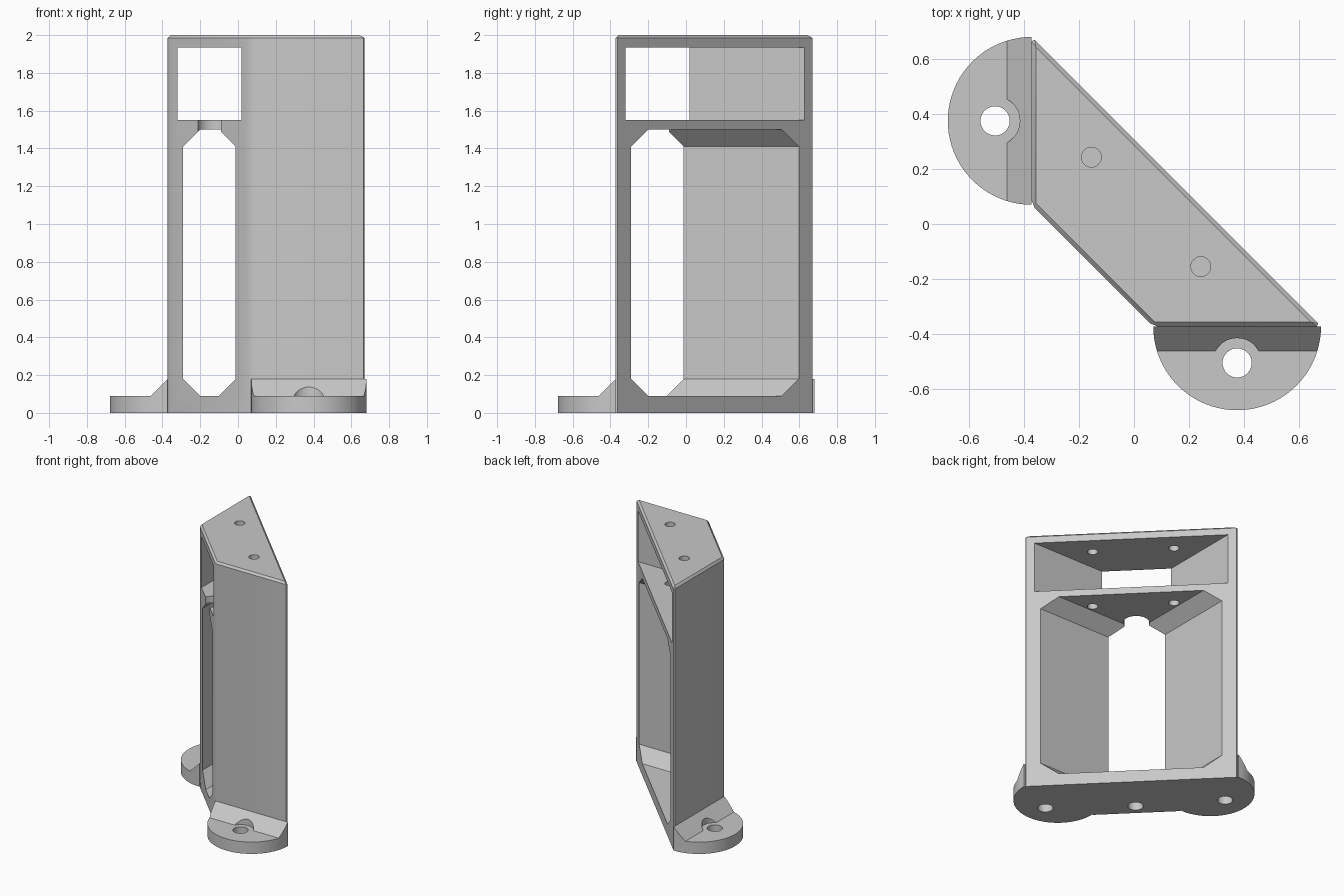
import bpy, bmesh, math
from mathutils import Matrix

if "Cube" in bpy.data.objects:
    bpy.data.objects.remove(bpy.data.objects["Cube"], do_unlink=True)

END = 0.372            # distance of both end walls from the centre planes
SWAP = Matrix(((0, 1, 0, 0), (1, 0, 0, 0), (0, 0, 1, 0), (0, 0, 0, 1)))

grey = bpy.data.materials.new("light grey")
grey.use_nodes = True
grey.diffuse_color = (0.58, 0.58, 0.58, 1)
grey.node_tree.nodes["Principled BSDF"].inputs["Base Color"].default_value = (0.58, 0.58, 0.58, 1)


def to_object(name, bm):
    bmesh.ops.recalc_face_normals(bm, faces=bm.faces[:])
    mesh = bpy.data.meshes.new(name)
    bm.to_mesh(mesh)
    bm.free()
    mesh.materials.append(grey)
    ob = bpy.data.objects.new(name, mesh)
    bpy.context.collection.objects.link(ob)
    return ob


def loft(sections):
    """Closed solid through a stack of matching rings."""
    bm = bmesh.new()
    rings = [[bm.verts.new(p) for p in s] for s in sections]
    n = len(rings[0])
    for a, b in zip(rings, rings[1:]):
        for i in range(n):
            j = (i + 1) % n
            bm.faces.new((a[i], a[j], b[j], b[i]))
    bm.faces.new(rings[0][::-1])
    bm.faces.new(rings[-1])
    return bm


def wedge_ring(w, short, long, z):
    """Plan trapezoid: ends at -w, diagonal sides where x + y is short or long."""
    return [(-w, long + w, z), (-w, short + w, z), (short + w, -w, z), (long + w, -w, z)]


def opening(levels):
    return to_object("cutter", loft([wedge_ring(w, -0.35, 0.4, z) for z, w in levels]))


def drill(x, y, r, z0, z1):
    n = 48
    ring = [(x + r * math.cos(math.tau * i / n), y + r * math.sin(math.tau * i / n)) for i in range(n)]
    return to_object("cutter", loft([[(*p, z) for p in ring] for z in (z0, z1)]))


def cut(ob, cutter):
    cutter.hide_render = True
    mod = ob.modifiers.new("cut", 'BOOLEAN')
    mod.operation = 'DIFFERENCE'
    mod.solver = 'EXACT'
    mod.object = cutter
    select(ob)
    bpy.ops.object.modifier_apply(modifier=mod.name)
    bpy.data.objects.remove(cutter, do_unlink=True)


def select(ob):
    bpy.ops.object.select_all(action='DESELECT')
    ob.select_set(True)
    bpy.context.view_layer.objects.active = ob


def smooth(ob):
    select(ob)
    bpy.ops.object.shade_smooth_by_angle(angle=math.radians(30))


# Upright frame with chamfered outer edges
bm = loft([wedge_ring(END, -0.302, 0.308, z) for z in (0, 2)])
edges = [e for e in bm.edges if max(v.co.z for v in e.verts) > 1]
bmesh.ops.bevel(bm, geom=edges, offset=0.015, segments=1, affect='EDGES')
frame = to_object("upright_frame", bm)

# Upper window and tall lower opening with sloped corners
cut(frame, opening([(1.55, 0.32), (1.935, 0.32)]))
cut(frame, opening([(0.09, 0.2), (0.18, 0.29), (1.41, 0.29), (1.5, 0.2)]))

# Screw holes through the top and middle plates, tool notch, base hole
for x, y in ((-0.155, 0.243), (0.243, -0.155)):
    cut(frame, drill(x, y, 0.036, 1.4, 2.1))
cut(frame, drill(-0.13, -0.13, 0.09, 1.4, 1.7))
cut(frame, drill(-0.085, -0.085, 0.053, -0.1, 0.15))
smooth(frame)

# Half-round mounting foot with a sloped gusset, screw hole and head clearance
steps = 40
arc = [(-END - 0.305 * math.sin(math.pi * i / steps),
        0.375 + 0.305 * math.cos(math.pi * i / steps)) for i in range(steps + 1)]
foot = to_object("right_foot", loft([[(*p, z) for p in arc] for z in (0, 0.18)]))
slope = [(-0.8, 0.09), (-END - 0.09, 0.09), (-END + 0.02, 0.2), (-END + 0.02, 0.3), (-0.8, 0.3)]
cut(foot, to_object("cutter", loft([[(x, y, z) for x, z in slope] for y in (-0.1, 0.9)])))
cut(foot, drill(-0.505, 0.375, 0.09, 0.09, 0.4))
cut(foot, drill(-0.505, 0.375, 0.053, -0.1, 0.4))

# Matching foot on the other end
bm = bmesh.new()
bm.from_mesh(foot.data)
bm.transform(SWAP)
smooth(foot)
smooth(to_object("left_foot", bm))
